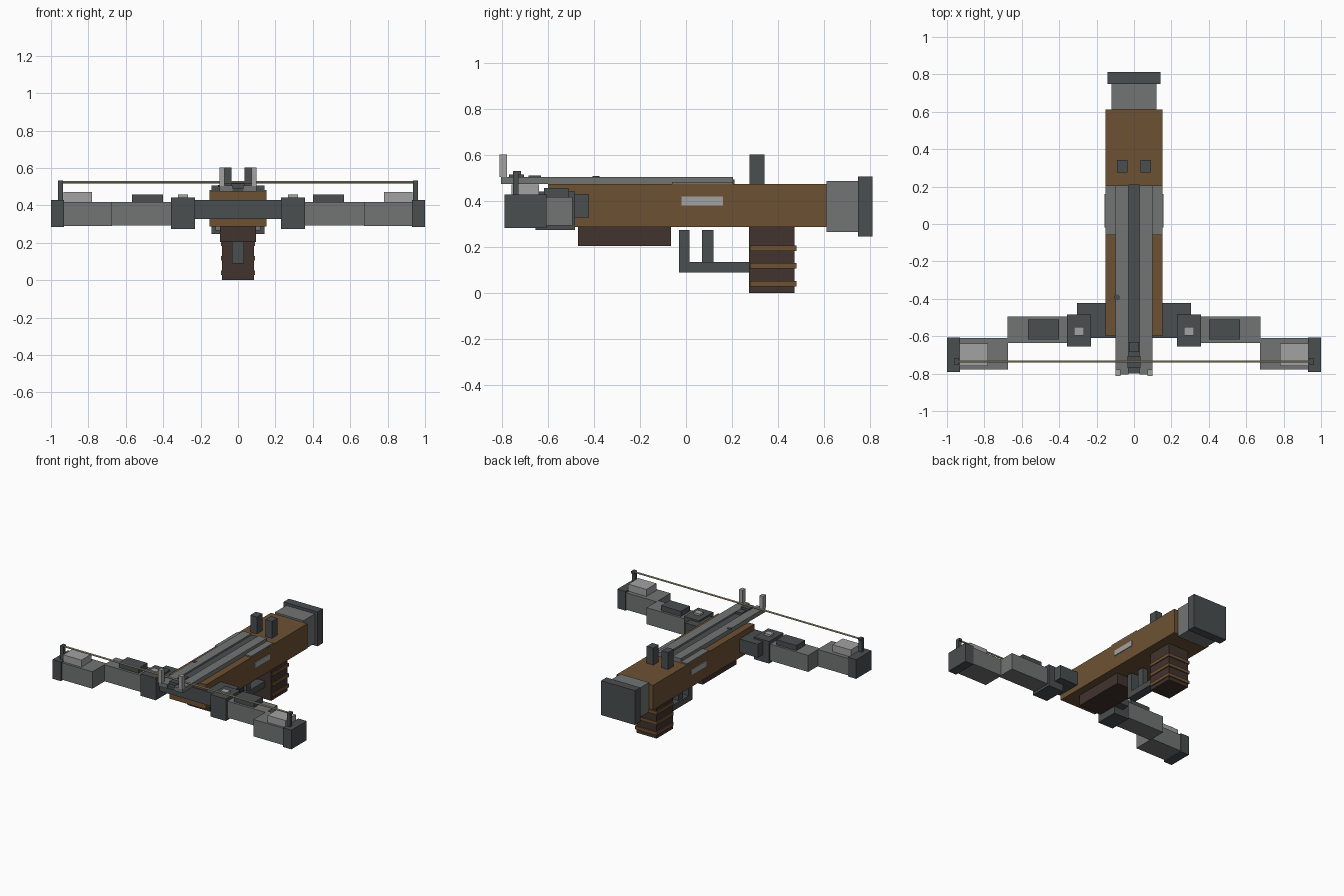
import bpy, math

cube = bpy.data.objects.get("Cube")
if cube:
    bpy.data.objects.remove(cube, do_unlink=True)


def material(name, rgb):
    m = bpy.data.materials.new(name)
    m.use_nodes = True
    m.diffuse_color = (*rgb, 1)
    bsdf = next(n for n in m.node_tree.nodes if n.type == 'BSDF_PRINCIPLED')
    bsdf.inputs["Base Color"].default_value = (*rgb, 1)
    return m


WOOD = material("brown wood", (0.155, 0.083, 0.034))
DARK_WOOD = material("dark wood", (0.052, 0.033, 0.026))
GREY = material("mid grey metal", (0.168, 0.175, 0.172))
DARK = material("dark grey metal", (0.068, 0.077, 0.080))
LIGHT = material("light grey metal", (0.36, 0.365, 0.36))
CORD = material("pale cord", (0.48, 0.43, 0.29))


def box(name, mat, x, y, z):
    """Box from (min, max) ranges on each axis."""
    bpy.ops.mesh.primitive_cube_add(size=1, location=[(a + b) / 2 for a, b in (x, y, z)])
    ob = bpy.context.object
    ob.name = name
    ob.scale = [b - a for a, b in (x, y, z)]
    bpy.ops.object.transform_apply(location=False, rotation=False, scale=True)
    ob.data.materials.append(mat)
    return ob


def mid(name, mat, half, y, z):
    """Box centred on x = 0."""
    return box(name, mat, (-half, half), y, z)


def pair(name, mat, x, y, z):
    """Mirrored boxes on the left (+x) and right (-x)."""
    box("left_" + name, mat, x, y, z)
    box("right_" + name, mat, (-x[1], -x[0]), y, z)


def cylinder(name, mat, radius, depth, location, rotation=(0, 0, 0), sides=12):
    bpy.ops.mesh.primitive_cylinder_add(vertices=sides, radius=radius, depth=depth,
                                        location=location, rotation=rotation)
    ob = bpy.context.object
    ob.name = name
    ob.data.materials.append(mat)
    bpy.ops.object.shade_smooth_by_angle()


# Stock and butt
mid("stock", WOOD, 0.153, (-0.60, 0.612), (0.287, 0.474))
mid("butt", GREY, 0.12, (0.612, 0.75), (0.265, 0.487))
mid("butt_plate", DARK, 0.142, (0.748, 0.812), (0.247, 0.507))
mid("fore_grip", DARK_WOOD, 0.095, (-0.47, -0.065), (0.205, 0.287))
pair("side_plate", LIGHT, (0.150, 0.158), (-0.02, 0.16), (0.38, 0.42))

# Hand grip with raised bands
mid("hand_grip", DARK_WOOD, 0.085, (0.275, 0.473), (0, 0.287))
for i, z in enumerate((0.04, 0.118, 0.196)):
    mid(f"grip_band_{i + 1}", WOOD, 0.092, (0.279, 0.481), (z - 0.012, z + 0.012))

# Trigger and guard
mid("guard_bar", DARK, 0.033, (-0.03, 0.275), (0.09, 0.135))
mid("guard_post", DARK, 0.033, (-0.03, 0.015), (0.135, 0.275))
mid("trigger", DARK, 0.022, (0.07, 0.12), (0.135, 0.275))

# Rail, groove, sights and latch
pair("rail", GREY, (0.03, 0.10), (-0.805, 0.205), (0.474, 0.506))
mid("rail_groove", DARK, 0.03, (-0.80, 0.21), (0.474, 0.494))
pair("rail_base", GREY, (0.10, 0.152), (-0.06, 0.205), (0.474, 0.483))
pair("front_sight", LIGHT, (0.072, 0.10), (-0.812, -0.778), (0.505, 0.602))
pair("rear_sight", DARK, (0.035, 0.09), (0.276, 0.342), (0.474, 0.602))
mid("string_latch", DARK, 0.034, (-0.77, -0.705), (0.49, 0.516))
mid("latch_block", DARK, 0.026, (-0.685, -0.63), (0.49, 0.511))
cylinder("rail_pin", DARK, 0.016, 0.01, (-0.09, -0.392, 0.504))

# Bow: cross bar, hinges, stepped limbs and tips
mid("cross_bar", DARK, 0.305, (-0.61, -0.423), (0.328, 0.43))
pair("hinge_block", DARK, (0.23, 0.357), (-0.655, -0.483), (0.275, 0.442))
pair("hinge_cap", LIGHT, (0.268, 0.322), (-0.595, -0.55), (0.442, 0.457))
pair("inner_limb", GREY, (0.35, 0.677), (-0.635, -0.495), (0.293, 0.418))
pair("inner_limb_plate", DARK, (0.40, 0.566), (-0.617, -0.511), (0.418, 0.457))
pair("outer_limb", GREY, (0.674, 0.932), (-0.778, -0.61), (0.291, 0.419))
pair("outer_limb_plate", LIGHT, (0.78, 0.932), (-0.76, -0.64), (0.419, 0.472))
pair("limb_tip", DARK, (0.93, 1.0), (-0.79, -0.607), (0.284, 0.429))
pair("string_post", DARK, (0.936, 0.962), (-0.752, -0.728), (0.429, 0.532))
pair("string_post_head", DARK, (0.936, 0.962), (-0.75, -0.718), (0.515, 0.532))

# Bow string
cylinder("bow_string", CORD, 0.0065, 1.9, (0, -0.735, 0.524), (0, math.pi / 2, 0), 8)
